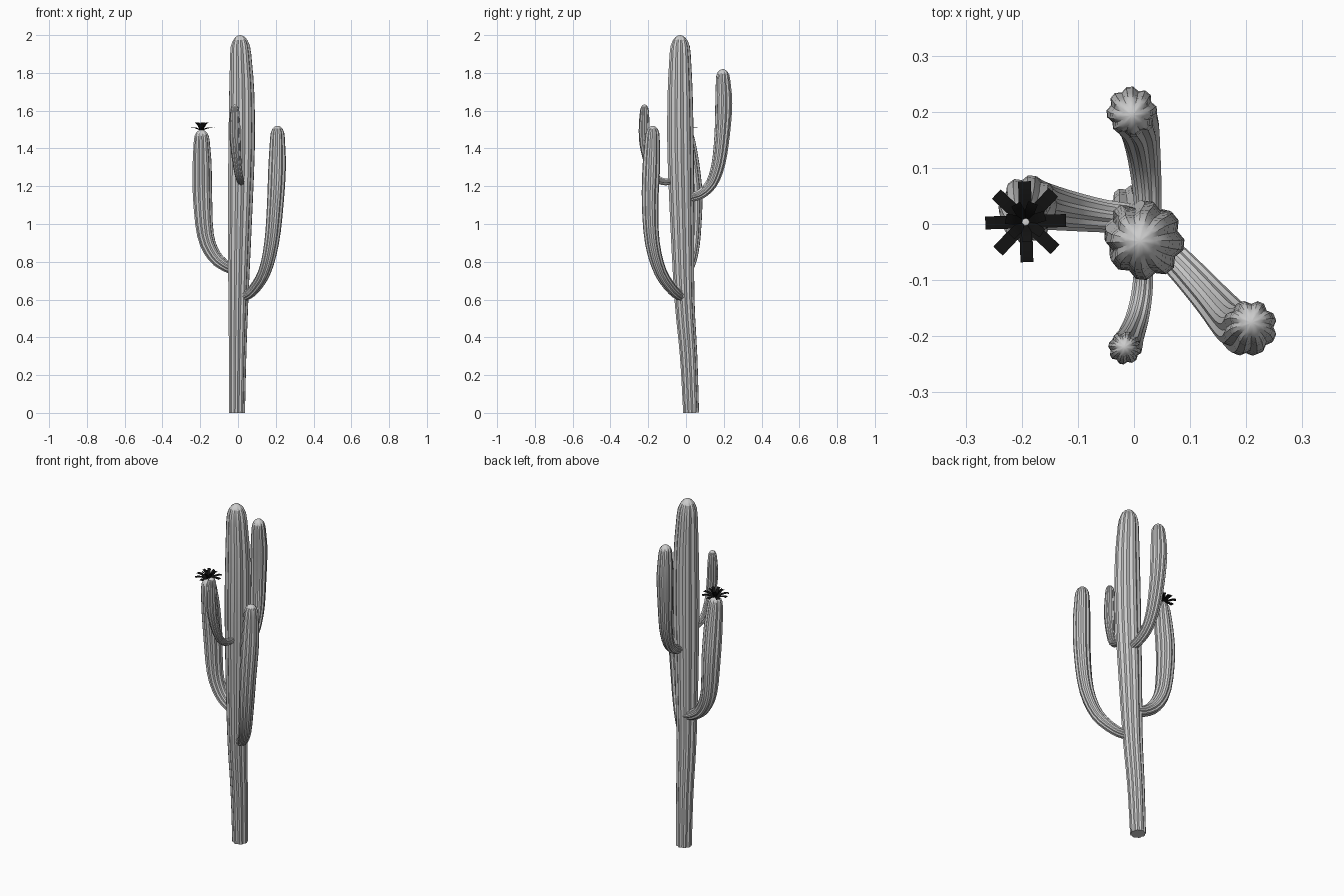
import bpy, bmesh, math
from mathutils import Vector

if "Cube" in bpy.data.objects:
    bpy.data.objects.remove(bpy.data.objects["Cube"])

RIBS = 8

def catmull(pts, steps):
    """Smooth path through (x, y, z, radius) points."""
    p = [Vector(q) for q in pts]
    p = [2 * p[0] - p[1]] + p + [2 * p[-1] - p[-2]]
    out = []
    for i in range(1, len(p) - 2):
        a, b, c, d = p[i - 1:i + 3]
        for s in range(steps):
            t = s / steps
            out.append(0.5 * (2 * b + (c - a) * t + (2 * a - 5 * b + 4 * c - d) * t * t
                              + (3 * b - a - 3 * c + d) * t ** 3))
    return out + [p[-2]]

def ribbed_stem(name, pts, dome, spin=0.0, depth=0.86):
    """Star-shaped section swept along a path, closed by a rounded tip."""
    rings = [(v.to_3d(), v[3]) for v in catmull(pts, 3)]
    end, r = rings[-1]
    up = (end - rings[-2][0]).normalized()
    for a in (25, 45, 62, 78):
        a = math.radians(a)
        rings.append((end + up * dome * math.sin(a), r * math.cos(a)))
    tip = end + up * dome
    bm = bmesh.new()
    centres = [c for c, _ in rings] + [tip]
    n = RIBS * 3
    loops, side, prev = [], None, None
    for i, (c, rad) in enumerate(rings):
        t = (centres[i + 1] - centres[max(i - 1, 0)]).normalized()
        if side is None:
            ref = Vector((1, 0, 0)) if abs(t.x) < 0.7 else Vector((0, 0, -1))
            side = (ref - t * ref.dot(t)).normalized()
        else:
            side = prev.rotation_difference(t) @ side
        other = t.cross(side)
        prev = t
        loop = []
        for k in range(n):
            rib, part = divmod(k, 3)
            a = (rib + (-0.17, 0.17, 0.5)[part]) * math.tau / RIBS + spin
            rr = rad * (depth if part == 2 else 1)
            loop.append(bm.verts.new(c + (side * math.cos(a) + other * math.sin(a)) * rr))
        loops.append(loop)
    for l0, l1 in zip(loops, loops[1:]):
        for k in range(n):
            j = (k + 1) % n
            bm.faces.new((l0[k], l0[j], l1[j], l1[k]))
    top = bm.verts.new(tip)
    for k in range(n):
        bm.faces.new((loops[-1][k], loops[-1][(k + 1) % n], top))
    bm.faces.new(loops[0][::-1])
    return finish(name, bm)

def finish(name, bm):
    bmesh.ops.recalc_face_normals(bm, faces=bm.faces)
    me = bpy.data.meshes.new(name)
    bm.to_mesh(me)
    bm.free()
    ob = bpy.data.objects.new(name, me)
    bpy.context.collection.objects.link(ob)
    bpy.ops.object.select_all(action='DESELECT')
    ob.select_set(True)
    bpy.context.view_layer.objects.active = ob
    bpy.ops.object.shade_smooth_by_angle(angle=math.radians(35))
    return ob

# Trunk: narrow foot, leaning slightly, thick upper part
ribbed_stem("trunk", [
    (-0.005, 0.027, 0.0, 0.042), (-0.002, 0.014, 0.3, 0.046), (0.002, -0.008, 0.6, 0.053),
    (0.01, -0.02, 1.0, 0.063), (0.019, -0.029, 1.4, 0.070), (0.020, -0.031, 1.7, 0.066),
    (0.014, -0.031, 1.9, 0.056)], 0.1, spin=-0.1)

# Arms
ribbed_stem("right_arm", [
    (0.03, -0.025, 0.615, 0.026), (0.08, -0.07, 0.65, 0.029), (0.14, -0.135, 0.745, 0.034),
    (0.178, -0.178, 0.9, 0.040), (0.197, -0.190, 1.1, 0.045), (0.207, -0.184, 1.3, 0.048),
    (0.209, -0.178, 1.46, 0.040)], 0.06)
ribbed_stem("left_arm", [
    (-0.005, 0.01, 0.755, 0.026), (-0.06, 0.015, 0.775, 0.030), (-0.125, 0.025, 0.83, 0.037),
    (-0.172, 0.034, 0.94, 0.044), (-0.188, 0.036, 1.15, 0.051), (-0.190, 0.02, 1.32, 0.050),
    (-0.192, 0.006, 1.44, 0.042)], 0.06)
ribbed_stem("back_arm", [
    (0.025, 0.025, 1.14, 0.024), (0.022, 0.08, 1.16, 0.027), (0.016, 0.135, 1.215, 0.031),
    (0.009, 0.172, 1.32, 0.036), (0.0, 0.192, 1.48, 0.041), (-0.004, 0.2, 1.64, 0.045),
    (-0.004, 0.196, 1.765, 0.038)], 0.055)
ribbed_stem("front_arm", [
    (0.018, -0.07, 1.225, 0.017), (0.014, -0.125, 1.225, 0.019), (0.005, -0.17, 1.255, 0.021),
    (-0.006, -0.2, 1.33, 0.024), (-0.014, -0.218, 1.43, 0.029), (-0.017, -0.221, 1.52, 0.029),
    (-0.017, -0.220, 1.595, 0.024)], 0.037)

# Flower: strap petals in a spread outer ring and an upright inner ring
dark = bpy.data.materials.new("flower_dark")
dark.diffuse_color = (0.006, 0.006, 0.006, 1)
dark.use_nodes = True
dark.node_tree.nodes["Principled BSDF"].inputs["Base Color"].default_value = dark.diffuse_color

def petals(name, centre, count, profile, width, spin):
    bm = bmesh.new()
    for i in range(count):
        a = math.tau * i / count + spin
        out = Vector((math.cos(a), math.sin(a), 0))
        across = Vector((-out.y, out.x, 0)) * width / 2
        rows = []
        for r, z in profile:
            c = centre + out * r + Vector((0, 0, z))
            rows.append((bm.verts.new(c - across), bm.verts.new(c + across)))
        for p, q in zip(rows, rows[1:]):
            bm.faces.new((p[0], q[0], q[1], p[1]))
    finish(name, bm).data.materials.append(dark)

heart = Vector((-0.193, 0.004, 1.497))
petals("outer_petals", heart, 8, [(0.005, 0.0), (0.03, 0.008), (0.055, 0.014), (0.072, 0.012)],
       0.023, 0.03)
petals("inner_petals", heart, 7, [(0.005, 0.0), (0.016, 0.018), (0.026, 0.033), (0.036, 0.04)],
       0.018, 0.3)
